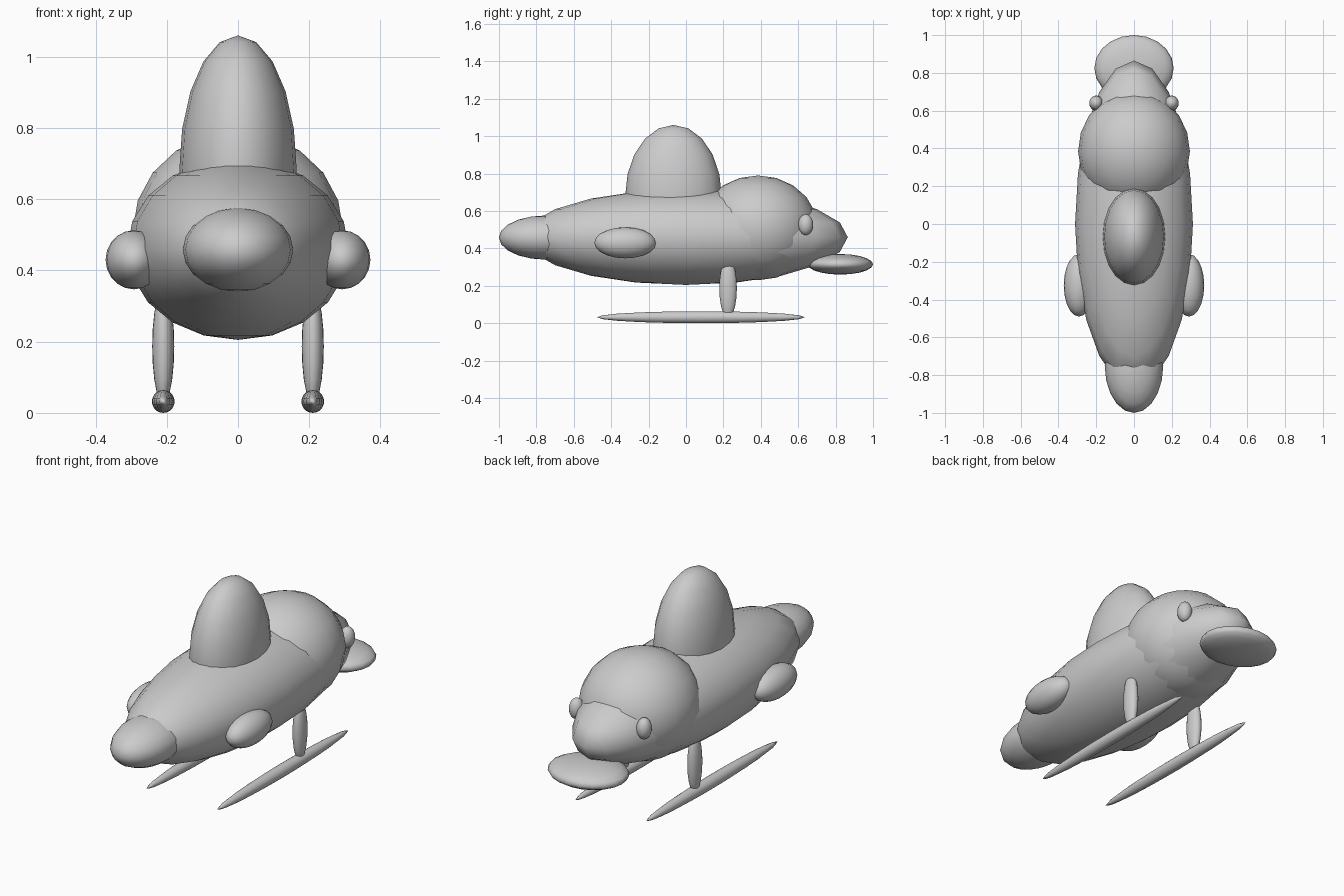
import bpy
import math

cube = bpy.data.objects.get("Cube")
if cube:
    bpy.data.objects.remove(cube, do_unlink=True)

# One plain grey for the whole craft
grey = bpy.data.materials.new("light_grey")
grey.use_nodes = True
colour = (0.6, 0.6, 0.6, 1.0)
grey.diffuse_color = colour
grey.node_tree.nodes["Principled BSDF"].inputs["Base Color"].default_value = colour


def ellipsoid(name, centre, radii):
    """Smooth stretched sphere with upright poles."""
    bpy.ops.mesh.primitive_uv_sphere_add(segments=20, ring_count=10, radius=1, location=centre)
    obj = bpy.context.object
    obj.name = obj.data.name = name
    obj.scale = radii
    bpy.ops.object.transform_apply(location=False, rotation=False, scale=True)
    obj.data.materials.append(grey)
    bpy.ops.object.shade_smooth()
    return obj


def pair(name, centre, radii):
    """The same part on the left (+x) and right (-x)."""
    x, y, z = centre
    for side, sign in (("left", 1), ("right", -1)):
        ellipsoid(f"{side}_{name}", (sign * x, y, z), radii)


# Hull, nose and the rounded parts along the centre line
ellipsoid("hull", (0, 0, 0.46), (0.312, 0.865, 0.255))
ellipsoid("nose", (0, -0.75, 0.458), (0.155, 0.25, 0.118))
ellipsoid("top_fin", (0, -0.067, 0.68), (0.165, 0.258, 0.38))
ellipsoid("rear_dome", (0, 0.385, 0.51), (0.296, 0.32, 0.28))
ellipsoid("tail_plate", (0, 0.825, 0.315), (0.21, 0.175, 0.055))

# Side pods and small rear knobs
pair("pod", (0.292, -0.325, 0.43), (0.08, 0.165, 0.083))
pair("knob", (0.2, 0.64, 0.527), (0.037, 0.04, 0.056))

# Landing legs and skids
pair("leg", (0.21, 0.225, 0.187), (0.031, 0.047, 0.16))
pair("skid", (0.21, 0.08, 0.032), (0.032, 0.555, 0.032))
